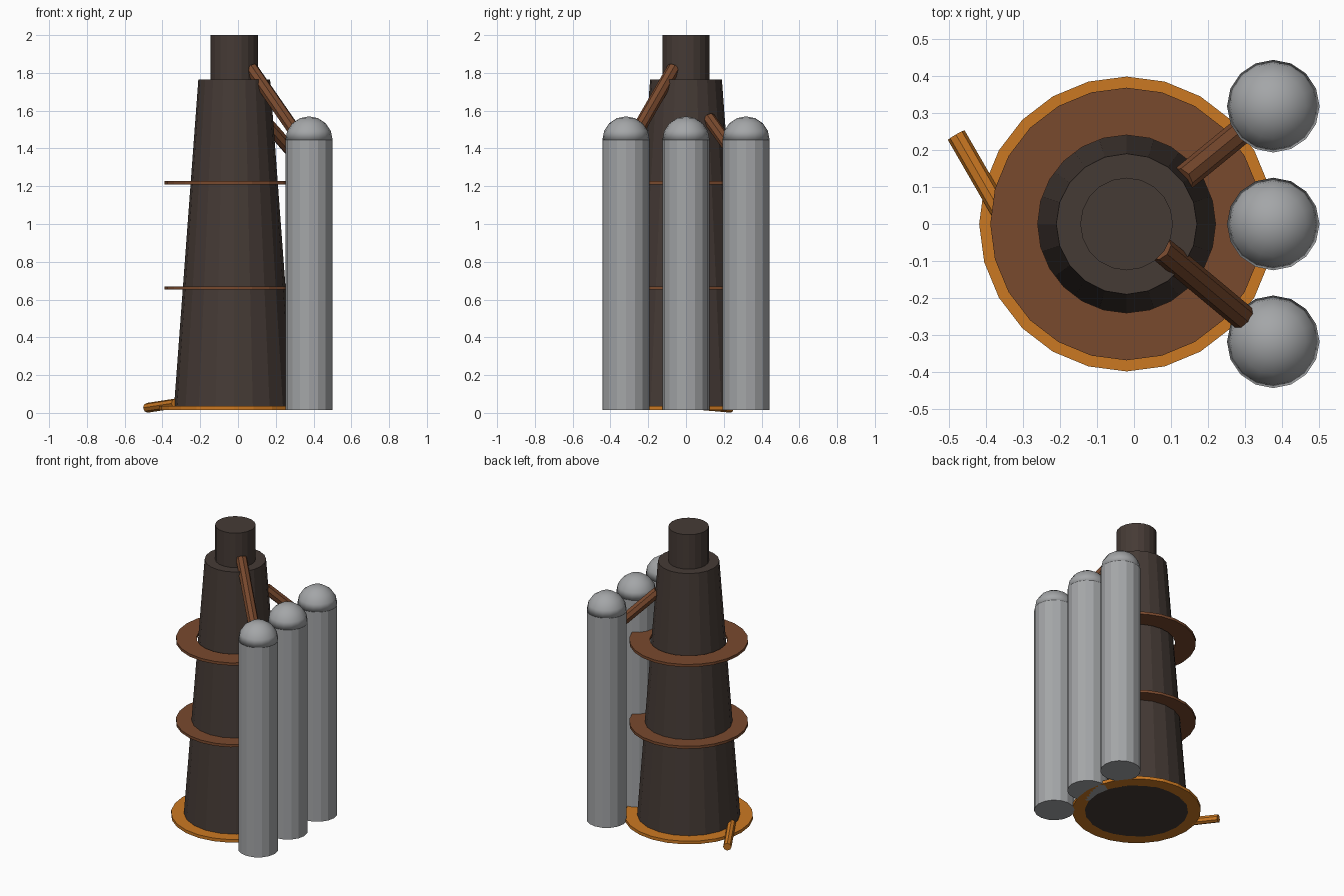
import bpy, bmesh, math
from mathutils import Vector

if "Cube" in bpy.data.objects:
    bpy.data.objects.remove(bpy.data.objects["Cube"])


def material(name, r, g, b):
    m = bpy.data.materials.new(name)
    m.diffuse_color = (r, g, b, 1)
    m.use_nodes = True
    m.node_tree.nodes["Principled BSDF"].inputs["Base Color"].default_value = m.diffuse_color
    return m


DARK = material("dark_brown_shell", 0.060, 0.043, 0.036)
RUST = material("rust_steel", 0.190, 0.067, 0.027)
ORANGE = material("hot_orange", 0.60, 0.19, 0.016)
GREY = material("light_grey_metal", 0.37, 0.38, 0.39)

CX = -0.02  # furnace axis


def lathe(name, profile, x, y, sides, mat, closed=False, smooth=False):
    """Revolve (radius, z) points around a vertical axis; a closed profile makes a ring."""
    bm = bmesh.new()
    rings = []
    for r, z in profile:
        if r < 1e-6:
            rings.append([bm.verts.new((0, 0, z))] * sides)
        else:
            rings.append([bm.verts.new((r * math.cos(a), r * math.sin(a), z))
                          for a in (2 * math.pi * i / sides for i in range(sides))])
    pairs = list(zip(rings, rings[1:]))
    if closed:
        pairs.append((rings[-1], rings[0]))
    for lo, hi in pairs:
        for i in range(sides):
            j = (i + 1) % sides
            bm.faces.new(list(dict.fromkeys((lo[i], lo[j], hi[j], hi[i]))))
    if not closed:
        for ring in (rings[0], rings[-1]):
            if ring[0] is not ring[1]:
                bm.faces.new(ring)
    bmesh.ops.recalc_face_normals(bm, faces=bm.faces)
    mesh = bpy.data.meshes.new(name)
    bm.to_mesh(mesh)
    bm.free()
    mesh.materials.append(mat)
    ob = bpy.data.objects.new(name, mesh)
    ob.location = (x, y, 0)
    bpy.context.collection.objects.link(ob)
    if smooth:
        for p in mesh.polygons:
            p.use_smooth = True
    return ob


def pipe(name, start, end, radius, mat, sides=8):
    """Straight capped pipe between two points."""
    a, b = Vector(start), Vector(end)
    ob = lathe(name, [(radius, 0), (radius, (b - a).length)], 0, 0, sides, mat)
    ob.location = a
    ob.rotation_euler = (b - a).to_track_quat('Z', 'Y').to_euler()
    return ob


# Furnace: tapered shell and throat
lathe("furnace_shell", [(0.32, 0.015), (0.19, 1.765)], CX, 0, 20, DARK)
lathe("furnace_throat", [(0.125, 1.70), (0.125, 2.0)], CX, 0, 20, DARK)


# Glowing base ring and two walkway rings
def ring(name, r_in, r_out, z0, z1, mat):
    lathe(name, [(r_in, z0), (r_out, z0), (r_out, z1), (r_in, z1)], CX, 0, 24, mat, closed=True)


ring("base_ring", 0.315, 0.398, 0.015, 0.036, ORANGE)
ring("lower_walkway", 0.24, 0.368, 0.652, 0.670, RUST)
ring("upper_walkway", 0.24, 0.368, 1.210, 1.228, RUST)

# Three domed stoves
R, TOP = 0.125, 1.445
dome = [(R * math.cos(t), TOP + R * math.sin(t))
        for t in (math.pi / 2 * i / 4 for i in range(4))] + [(0, TOP + R)]
for label, y in (("front", -0.318), ("middle", 0), ("back", 0.318)):
    lathe(label + "_stove", [(R, 0.015), (R, TOP)], 0.376, y, 16, GREY)
    lathe(label + "_stove_dome", dome, 0.376, y, 16, GREY, smooth=True)

# Gas pipes to the stoves and the tapping channel
pipe("front_gas_pipe", (0.07, -0.065, 1.825), (0.34, -0.29, 1.435), 0.035, RUST)
pipe("back_gas_pipe", (0.13, 0.12, 1.56), (0.35, 0.30, 1.31), 0.035, RUST)
pipe("tapping_channel", (-0.33, -0.02, 0.05), (-0.48, 0.24, 0.027), 0.026, ORANGE)
